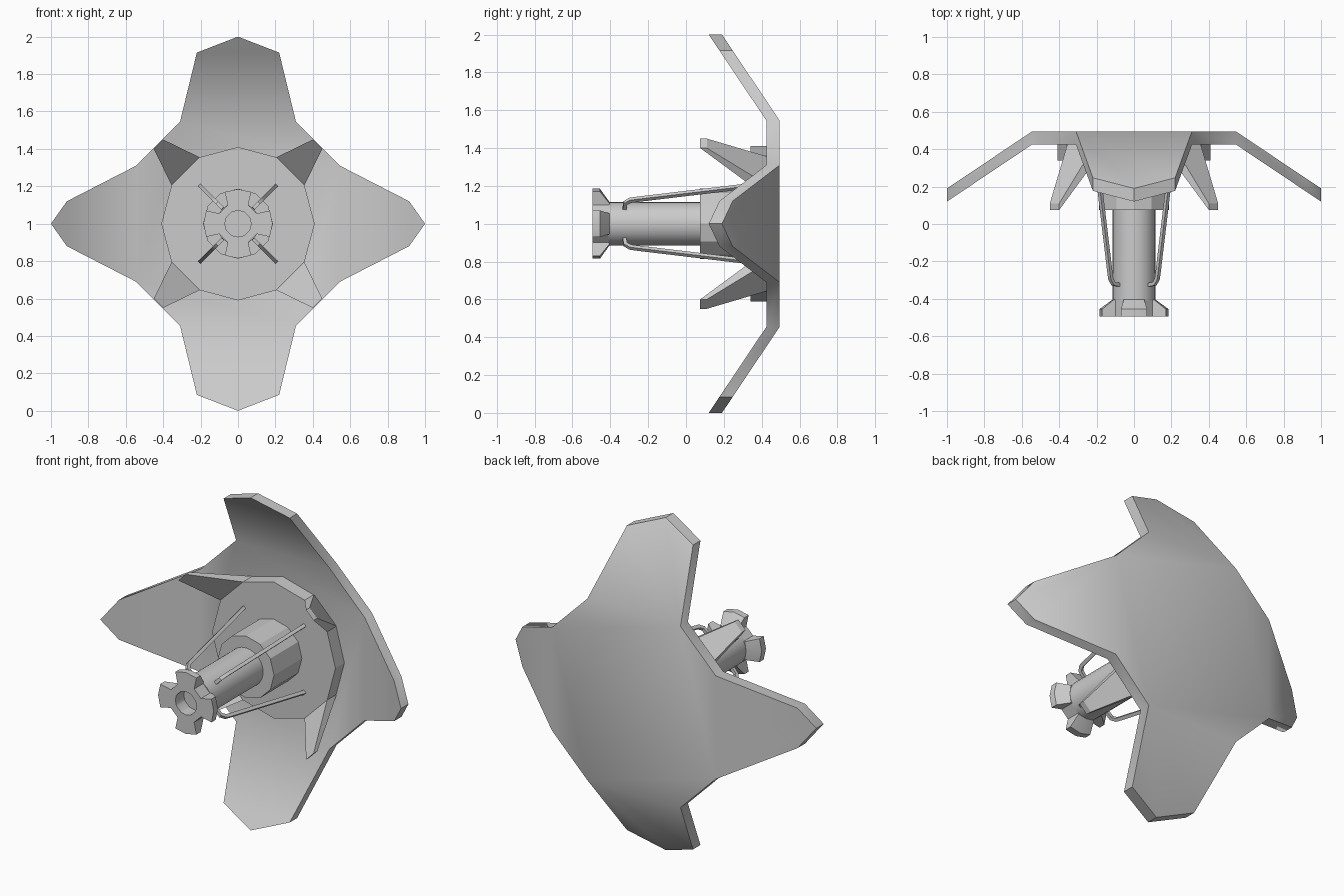
import bpy, bmesh, math
from mathutils import Vector, Matrix

cube = bpy.data.objects.get("Cube")
if cube:
    bpy.data.objects.remove(cube, do_unlink=True)

CENTRE_Z = 1.0
metal = bpy.data.materials.new("grey metal")
metal.use_nodes = True
GREY = (0.6, 0.6, 0.6, 1)
metal.diffuse_color = GREY
metal.node_tree.nodes["Principled BSDF"].inputs["Base Color"].default_value = GREY


def finish(name, bm, smooth=None):
    """Turn a bmesh into an object, with smooth shading below the given angle."""
    bmesh.ops.recalc_face_normals(bm, faces=bm.faces)
    mesh = bpy.data.meshes.new(name)
    bm.to_mesh(mesh)
    bm.free()
    ob = bpy.data.objects.new(name, mesh)
    ob.location.z = CENTRE_Z
    mesh.materials.append(metal)
    bpy.context.collection.objects.link(ob)
    if smooth:
        bpy.ops.object.select_all(action="DESELECT")
        bpy.context.view_layer.objects.active = ob
        ob.select_set(True)
        bpy.ops.object.shade_smooth_by_angle(angle=math.radians(smooth))
    return ob


def loft(name, rings, smooth=None):
    """Skin a chain of equal-length (x, y, z) rings and cap both ends."""
    bm = bmesh.new()
    loops = [[bm.verts.new(p) for p in ring] for ring in rings]
    for a, b in zip(loops, loops[1:]):
        for i in range(len(a)):
            j = (i + 1) % len(a)
            bm.faces.new((a[i], a[j], b[j], b[i]))
    bm.faces.new(loops[0])
    bm.faces.new(loops[-1])
    return finish(name, bm, smooth)


def at_depth(outline, y):
    return [(x, y, z) for x, z in outline]


def circle(radius, sides):
    step = math.tau / sides
    return [(radius * math.cos(i * step), radius * math.sin(i * step)) for i in range(sides)]


def turned(outline, quarter):
    """Rotate a 2D outline by quarter turns."""
    rot = Matrix.Rotation(quarter * math.pi / 2, 2)
    return [tuple(rot @ Vector(p)) for p in outline]


# Four-petalled backing plate, folded forward along the octagon's sides
FOLD, HALF, SLOPE = 0.545, 0.31, 0.67
SIDE_PETAL = [(FOLD, -HALF), (0.915, -0.12), (1, 0), (0.915, 0.12), (FOLD, HALF)]
UPRIGHT_PETAL = [(FOLD, -HALF), (0.915, -0.22), (1, 0), (0.915, 0.22), (FOLD, HALF)]
bm = bmesh.new()
octagon = []
for q in range(4):
    outline = turned(UPRIGHT_PETAL if q % 2 else SIDE_PETAL, q)
    verts = []
    for x, z in outline:
        reach = max(abs(x), abs(z))
        verts.append(bm.verts.new((x, 0.425 - SLOPE * (reach - FOLD), z)))
    bm.faces.new(verts)
    octagon += [verts[0], verts[-1]]
bm.faces.new(octagon)
back = bmesh.ops.extrude_face_region(bm, geom=bm.faces[:], use_keep_orig=True)["geom"]
bmesh.ops.translate(bm, vec=(0, 0.07, 0),
                    verts=[g for g in back if isinstance(g, bmesh.types.BMVert)])
finish("petal_plate", bm, 40)

# Inner disc
disc = circle(0.41, 12)
loft("inner_disc", [at_depth(disc, 0.34), at_depth(disc, 0.43)])

# Four spikes sweeping forward from the disc's diagonal sides
for q in range(4):
    base = turned([disc[1], disc[2]], q)
    tip = turned([(0.45, 0.40), (0.40, 0.45)], q)
    root_ring = at_depth(base, 0.34) + at_depth(base[::-1], 0.43)
    tip_ring = at_depth(tip, 0.075) + at_depth(tip[::-1], 0.11)
    loft(f"spike_{q + 1}", [root_ring, tip_ring])

# Collar and barrel
collar = circle(0.187, 12)
loft("collar", [at_depth(collar, 0.075), at_depth(collar, 0.35)])
barrel = circle(0.115, 24)
loft("barrel", [at_depth(barrel, -0.41), at_depth(barrel, 0.1)], 40)

# Four-pronged end piece with a round recess
PRONG = [(0.1, -0.055), (0.17, -0.07), (0.185, 0), (0.17, 0.07), (0.1, 0.055)]
PRONG_BACK = [(0.1, -0.055), (0.108, -0.055), (0.116, 0), (0.108, 0.055), (0.1, 0.055)]
front = [p for q in range(4) for p in turned(PRONG, q)]
rear = [p for q in range(4) for p in turned(PRONG_BACK, q)]
hole = [tuple(Vector(p).normalized() * 0.07) for p in front]
loft("pronged_end", [at_depth(rear, -0.405), at_depth(front, -0.455), at_depth(front, -0.495),
                     at_depth(hole, -0.495), at_depth(hole, -0.415)], 25)

# Four thin bent rods beside the barrel, as (radius, depth) paths
ROD = [(0.285, 0.35), (0.182, -0.26), (0.175, -0.295), (0.155, -0.32), (0.115, -0.325)]
for q in range(4):
    angle = math.pi / 4 + q * math.pi / 2
    out = Vector((math.cos(angle), 0, math.sin(angle)))
    side = Vector((-out.z, 0, out.x))
    path = [out * r + Vector((0, y, 0)) for r, y in ROD]
    rings = []
    for i, p in enumerate(path):
        along = (path[min(i + 1, len(path) - 1)] - path[max(i - 1, 0)]).normalized()
        up = along.cross(side)
        rings.append([p + (side * a + up * b) * 0.01
                      for a, b in ((1, 1), (-1, 1), (-1, -1), (1, -1))])
    loft(f"rod_{q + 1}", rings, 40)
